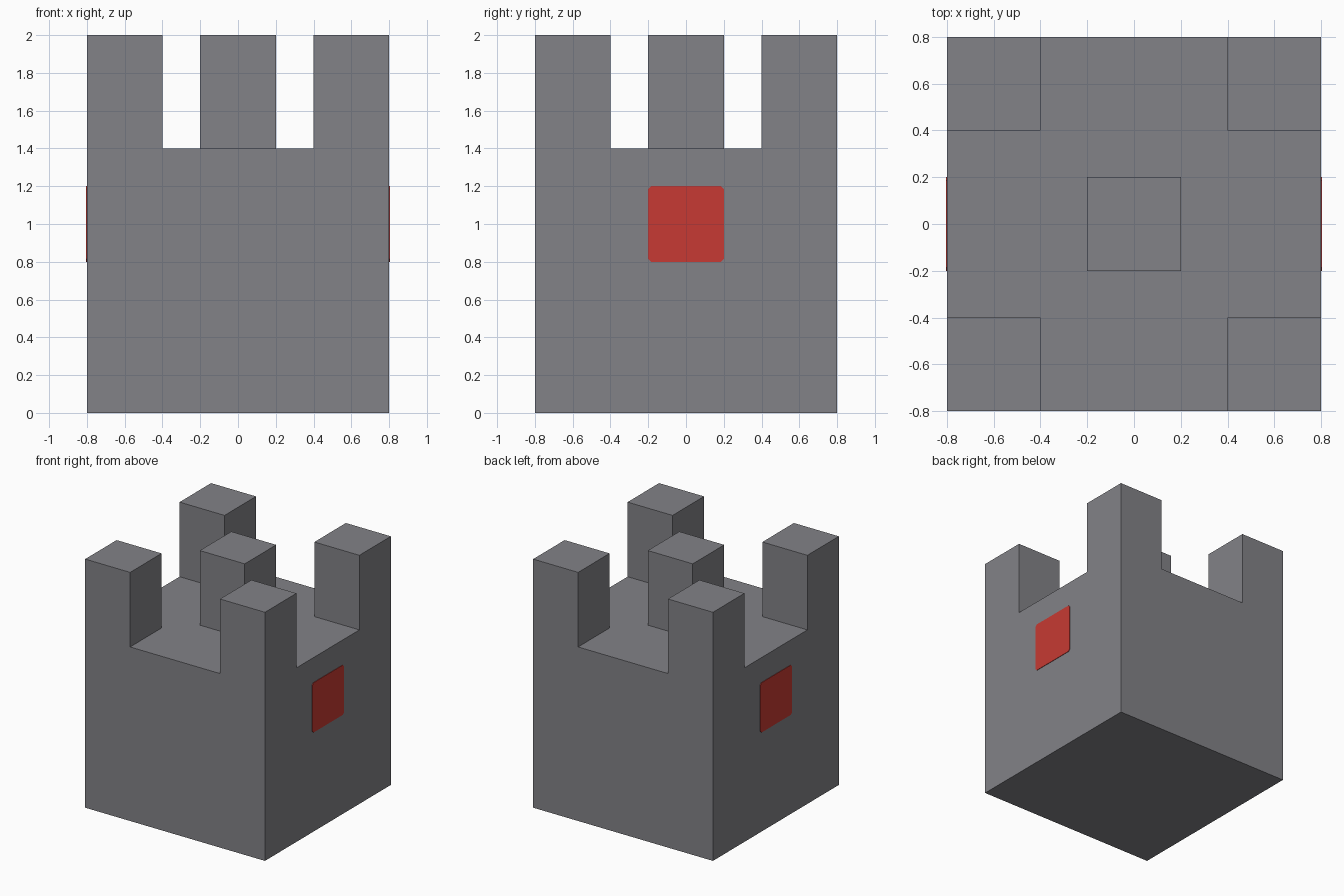
import bpy
import bmesh
from math import pi
from mathutils import Matrix

cube = bpy.data.objects.get("Cube")
if cube:
    bpy.data.objects.remove(cube, do_unlink=True)


def make_material(name, colour):
    mat = bpy.data.materials.new(name)
    mat.use_nodes = True
    mat.diffuse_color = colour
    mat.node_tree.nodes["Principled BSDF"].inputs["Base Color"].default_value = colour
    return mat


def make_object(name, bm, mat):
    bmesh.ops.recalc_face_normals(bm, faces=bm.faces)
    mesh = bpy.data.meshes.new(name)
    bm.to_mesh(mesh)
    bm.free()
    mesh.materials.append(mat)
    obj = bpy.data.objects.new(name, mesh)
    bpy.context.collection.objects.link(obj)
    return obj


def raise_faces(bm, faces, height):
    """Extrude faces straight up and return the raised caps."""
    geom = bmesh.ops.extrude_face_region(bm, geom=faces)["geom"]
    verts = [g for g in geom if isinstance(g, bmesh.types.BMVert)]
    bmesh.ops.translate(bm, verts=verts, vec=(0, 0, height))
    return [g for g in geom if isinstance(g, bmesh.types.BMFace)]


stone = make_material("stone grey", (0.225, 0.225, 0.245, 1))
red = make_material("red", (0.57, 0.042, 0.033, 1))

HALF, WALL, TOP = 0.8, 1.4, 2.0
CUTS = (-HALF, -0.4, -0.2, 0.2, 0.4, HALF)

# Tower: uneven grid raised to the deck, then corner and centre pillars
bm = bmesh.new()
bmesh.ops.create_grid(bm, x_segments=5, y_segments=5, size=HALF)
for v in bm.verts:
    for axis in (0, 1):
        v.co[axis] = CUTS[round((v.co[axis] + HALF) / (2 * HALF) * 5)]
floor = list(bm.faces)
deck = raise_faces(bm, floor, WALL)
if not any(f.normal.z and f.calc_center_median().z < 0.1 for f in bm.faces):
    bmesh.ops.contextual_create(bm, geom=[e for e in bm.edges if e.is_boundary])


def is_pillar(face):
    c = face.calc_center_median()
    x, y = abs(c.x), abs(c.y)
    return min(x, y) > 0.4 or max(x, y) < 0.2


for face in [f for f in deck if is_pillar(f)]:
    raise_faces(bm, [face], TOP - WALL)
# Remove the caps left inside the pillars, then merge coplanar faces
inner = [f for f in bm.faces if all(abs(v.co.z - WALL) < 0.001 for v in f.verts) and is_pillar(f)]
bmesh.ops.delete(bm, geom=inner, context='FACES_ONLY')
bmesh.ops.recalc_face_normals(bm, faces=bm.faces)
bmesh.ops.dissolve_limit(bm, angle_limit=0.01, verts=bm.verts, edges=bm.edges)
make_object("tower", bm, stone)

# Red window plates with slightly clipped corners on both sides
for name, side in (("left_window", 1), ("right_window", -1)):
    bm = bmesh.new()
    bmesh.ops.create_cube(bm, size=1, matrix=Matrix.Diagonal((0.008, 0.4, 0.4, 1)))
    corners = [e for e in bm.edges if abs((e.verts[0].co - e.verts[1].co).x) > 0.001]
    bmesh.ops.bevel(bm, geom=corners, offset=0.014, segments=1, affect='EDGES')
    make_object(name, bm, red).location = (side * HALF, 0, 1.0)
